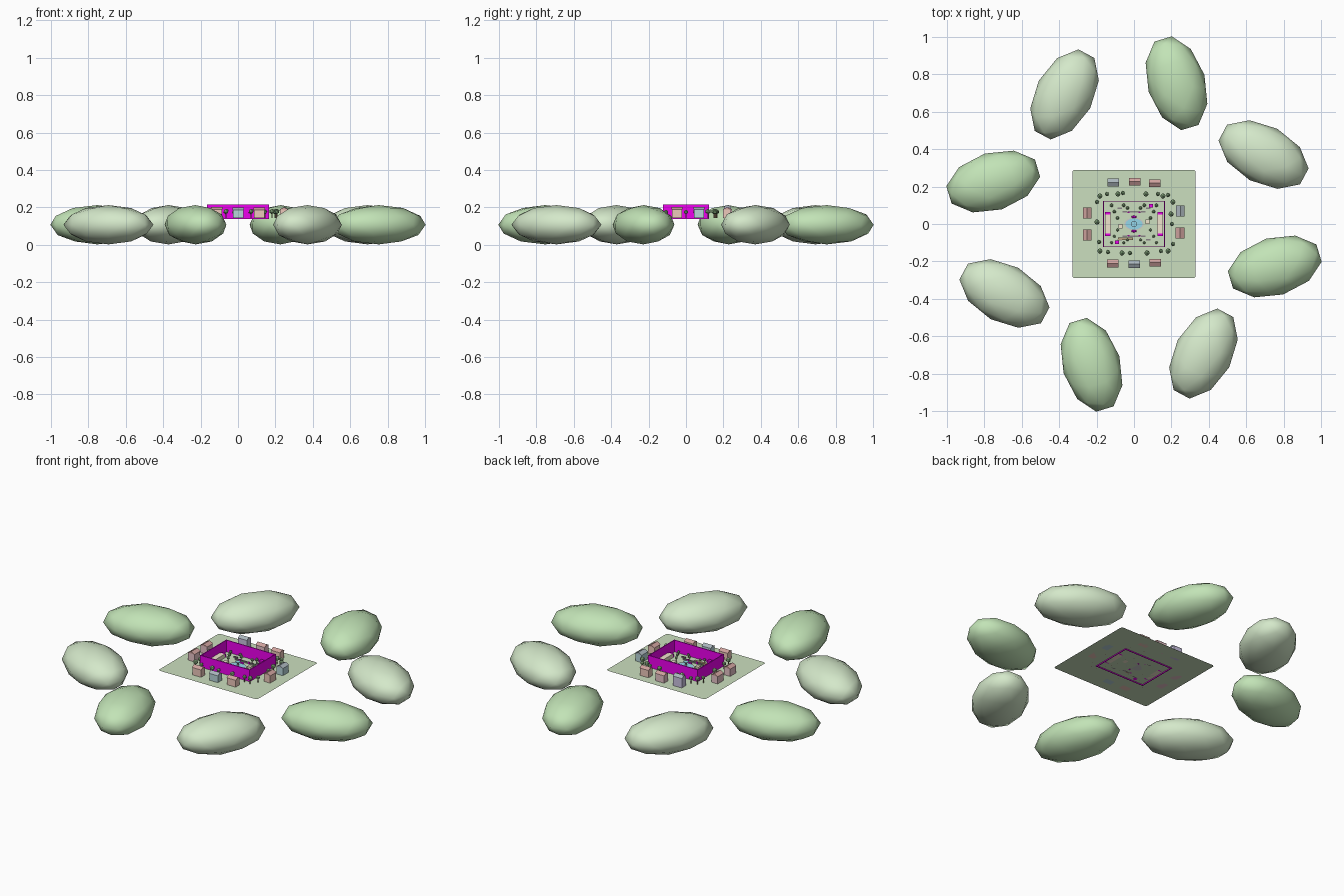
import bpy, bmesh, math
from mathutils import Matrix, Vector

if "Cube" in bpy.data.objects:
    bpy.data.objects.remove(bpy.data.objects["Cube"])

G = 0.144  # ground level
MATS = {}
COL = dict(light_green=(.66, .81, .59), green=(.54, .77, .47), lawn=(.60, .74, .52),
           magenta=(.85, .0, .85), leaf=(.30, .50, .26), trunk=(.36, .25, .17),
           water=(.30, .68, .82), stone=(.70, .70, .70), cream=(.88, .78, .62),
           salmon=(.85, .58, .50), pink=(.80, .55, .58), blue=(.48, .66, .70),
           purple=(.60, .55, .76), roof_red=(.62, .36, .34), roof_grey=(.40, .46, .50),
           dark=(.25, .22, .24), brown=(.50, .36, .22))


def finish(bm, name, col, smooth=False):
    me = bpy.data.meshes.new(name)
    bm.to_mesh(me)
    bm.free()
    for p in me.polygons:
        p.use_smooth = smooth
    if col not in MATS:
        m = bpy.data.materials.new(col)
        m.diffuse_color = (*COL[col], 1)
        m.use_nodes = True
        m.node_tree.nodes["Principled BSDF"].inputs["Base Color"].default_value = m.diffuse_color
        MATS[col] = m
    me.materials.append(MATS[col])
    ob = bpy.data.objects.new(name, me)
    bpy.context.collection.objects.link(ob)
    return ob


def box(bm, x, y, z0, sx, sy, sz, rot=0):
    m = Matrix.Translation((x, y, z0 + sz / 2)) @ Matrix.Rotation(rot, 4, 'Z') @ Matrix.Diagonal((sx, sy, sz, 1))
    bmesh.ops.create_cube(bm, size=1, matrix=m)


def cyl(bm, x, y, z0, rx, ry, h, n=12, top=1):
    m = Matrix.Translation((x, y, z0 + h / 2)) @ Matrix.Diagonal((rx, ry, h, 1))
    bmesh.ops.create_cone(bm, cap_ends=True, segments=n, radius1=1, radius2=top, depth=1, matrix=m)


def ball(bm, x, y, z, rx, ry, rz, sub=1, rot=0):
    m = Matrix.Translation((x, y, z)) @ Matrix.Rotation(rot, 4, 'Z') @ Matrix.Diagonal((rx, ry, rz, 1))
    bmesh.ops.create_icosphere(bm, subdivisions=sub, radius=1, matrix=m)


def mirrored(points):
    return sorted({(sx * x, sy * y) for x, y in points for sx in (1, -1) for sy in (1, -1)})


# ring of hills, long axis turned by the negative ring angle
for i in range(8):
    a = math.radians(28.2 + 45 * i)
    bm = bmesh.new()
    ball(bm, .786 * math.cos(a), .786 * math.sin(a), .107, .26, .156, .105, 2, -a)
    finish(bm, f"hill_{i + 1}", "green" if i % 2 else "light_green", True)

# lawn sheet with clipped corners
bm = bmesh.new()
pts = []
for cx, cy, a0 in ((.315, .275, 0), (-.315, .275, 90), (-.315, -.275, 180), (.315, -.275, 270)):
    for k in range(4):
        a = math.radians(a0 + 30 * k)
        pts.append(bm.verts.new((cx + .015 * math.cos(a), cy + .015 * math.sin(a), G)))
bm.faces.new(pts)
finish(bm, "lawn", "lawn")

# magenta enclosure wall
bm = bmesh.new()
for s in (1, -1):
    box(bm, 0, s * .1215, .139, .330, .005, .076)
    box(bm, s * .1625, 0, .139, .005, .238, .076)
finish(bm, "enclosure_wall", "magenta")


# gabled houses around the wall
def house(i, x, y, sx, sy, h, col, roof):
    bm = bmesh.new()
    box(bm, x, y, G, sx, sy, h)
    finish(bm, f"house_body_{i}", col)
    bm = bmesh.new()
    along_x = sx >= sy
    L, W = (sx + .004) / 2, (sy + .004) / 2
    if not along_x:
        L, W = W, L
    rows = []
    for u in (-L, L):
        row = []
        for v, z in ((-W, 0), (W, 0), (0, .012)):
            p = (u, v) if along_x else (-v, u)
            row.append(bm.verts.new((x + p[0], y + p[1], G + h + z)))
        rows.append(row)
    a, b = rows
    bm.faces.new(a)
    bm.faces.new(b[::-1])
    for k in range(3):
        j = (k + 1) % 3
        bm.faces.new((a[k], b[k], b[j], a[j]))
    bmesh.ops.recalc_face_normals(bm, faces=bm.faces[:])
    finish(bm, f"house_roof_{i}", roof)


HOUSES = [(-.112, .222, "purple", .058), (.003, .226, "pink", .045), (.112, .218, "salmon", .045),
          (.248, .070, "blue", .045), (.246, -.048, "salmon", .045),
          (-.114, -.211, "salmon", .045), (.001, -.215, "blue", .042), (.114, -.207, "salmon", .042),
          (-.25, .058, "pink", .045), (-.25, -.060, "pink", .045)]
for i, (x, y, col, h) in enumerate(HOUSES):
    sx, sy = (.057, .038) if abs(y) > .1 else (.042, .055)
    house(i + 1, x, y, sx, sy, h, col, "roof_grey" if col in ("blue", "purple") else "roof_red")

# trees outside the wall and smaller ones inside
outer = [(-.198, .118), (-.182, .15), (-.145, .16), (-.086, .16), (-.059, .166), (.064, .16), (.128, .16),
         (.155, .15), (.182, .155), (.208, .118), (-.187, -.096), (-.182, -.144), (-.139, -.15), (-.064, -.155),
         (-.021, -.155), (.07, -.155), (.144, -.144), (.182, -.144), (.208, -.107), (-.198, .01), (.203, 0), (.198, .053)]
inner = mirrored([(.12, .1), (.055, .1), (.088, .032), (.035, .085), (.105, .066)])
leaves, trunks = bmesh.new(), bmesh.new()
for k, (x, y) in enumerate(outer):
    r = .012 + .003 * (k % 2)
    cyl(trunks, x, y, G, .003, .003, .022, 6)
    ball(leaves, x, y, G + .022 + r * .8, r, r, r)
for k, (x, y) in enumerate(inner):
    r = .008 + .002 * (k % 2)
    cyl(trunks, x, y, G, .002, .002, .014, 6)
    ball(leaves, x, y, G + .018, r, r, r)
finish(leaves, "tree_leaves", "leaf")
finish(trunks, "tree_trunks", "trunk")

# central fountain
bm = bmesh.new()
cyl(bm, 0, 0, G, .052, .034, .006, 16)
cyl(bm, 0, 0, G + .006, .006, .006, .022, 8)
cyl(bm, 0, 0, G + .022, .008, .008, .006, 12, 2)
finish(bm, "fountain_basin", "stone")
bm = bmesh.new()
cyl(bm, 0, 0, G + .006, .046, .029, .002, 16)
cyl(bm, 0, 0, G + .028, .014, .014, .002, 12)
finish(bm, "fountain_water", "water")

# flower mounds before and behind the fountain, corner kiosks
bm = bmesh.new()
for s in (1, -1):
    ball(bm, 0, s * .038, G + .005, .016, .008, .008)
    box(bm, s * .09, s * .098, G, .022, .02, .024)
    for t in (1, -1):
        box(bm, s * .140, t * .058, G, .03, .012, .02)
        box(bm, s * .03, t * .062, G, .01, .008, .012)
finish(bm, "flower_beds_and_kiosks", "magenta")

# long side pavilions and small booths
bm = bmesh.new()
for s in (1, -1):
    box(bm, s * .140, 0, G, .032, .102, .022)
    box(bm, s * .072, s * .012, G, .022, .026, .018)
finish(bm, "side_pavilions", "cream")

# benches and a low stage
bm = bmesh.new()
for x, y in mirrored([(.05, .066), (.012, .066), (.075, .084)]):
    box(bm, x, y, G, .024, .008, .008)
finish(bm, "benches", "dark")
bm = bmesh.new()
box(bm, -.045, -.078, G, .08, .014, .01)
finish(bm, "stage", "brown")
